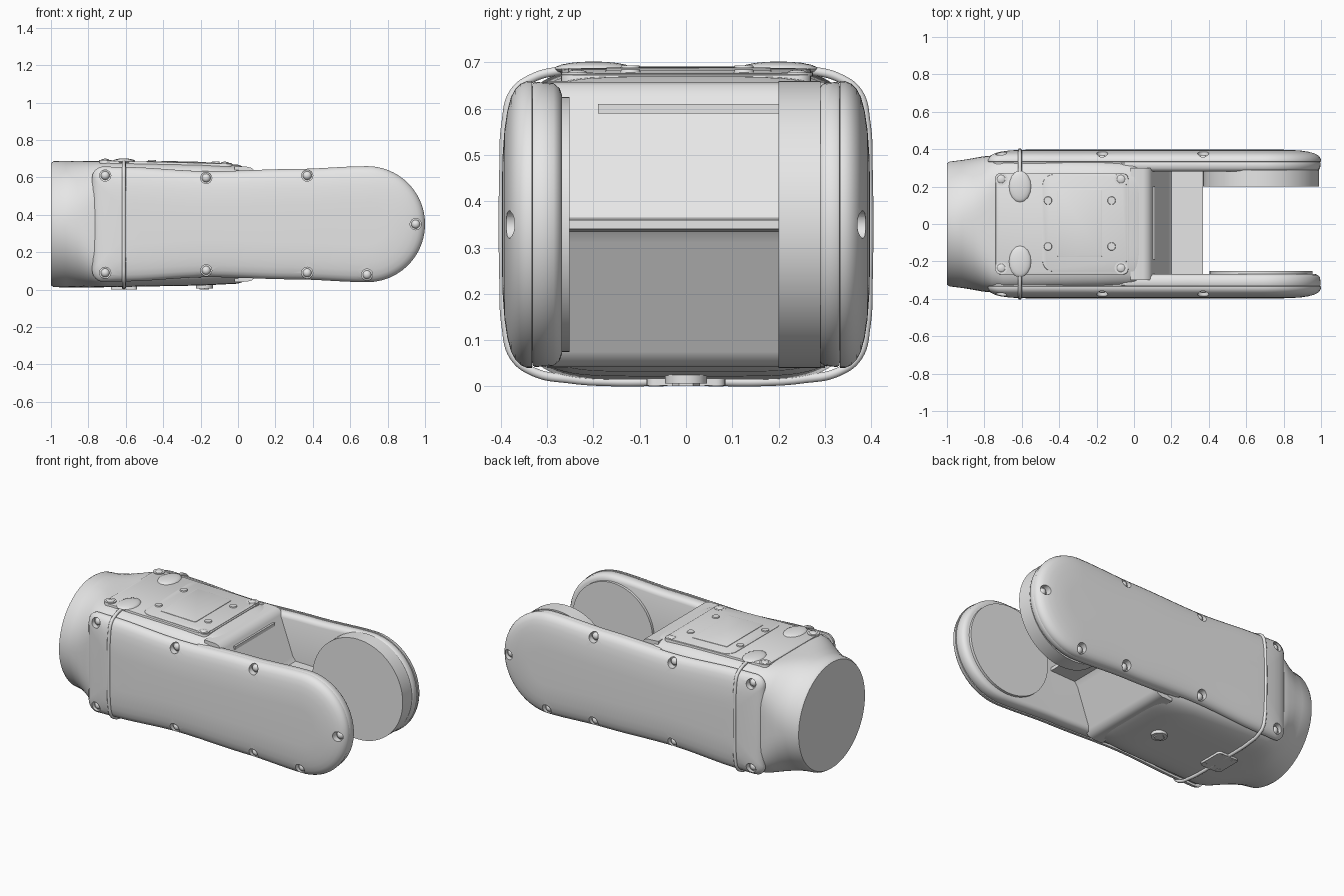
import bpy, bmesh
from math import sin, cos, pi, radians, copysign
from mathutils import Matrix, Vector

if "Cube" in bpy.data.objects:
    bpy.data.objects.remove(bpy.data.objects["Cube"])

grey = bpy.data.materials.new("light_grey")
grey.use_nodes = True
grey.diffuse_color = (0.8, 0.8, 0.8, 1)
grey.node_tree.nodes["Principled BSDF"].inputs["Base Color"].default_value = (0.8, 0.8, 0.8, 1)

MID = 0.35      # height of the long axis
JOINT = 0.69    # x of the fork joint


def finish(ob, angle=35):
    bpy.ops.object.select_all(action='DESELECT')
    ob.select_set(True)
    bpy.context.view_layer.objects.active = ob
    bpy.ops.object.shade_smooth_by_angle(angle=radians(angle))
    return ob


def make(name, bm, angle=35):
    bmesh.ops.recalc_face_normals(bm, faces=bm.faces)
    me = bpy.data.meshes.new(name)
    bm.to_mesh(me)
    bm.free()
    me.materials.append(grey)
    ob = bpy.data.objects.new(name, me)
    bpy.context.collection.objects.link(ob)
    return finish(ob, angle)


def loft(name, rings, angle=35):
    bm = bmesh.new()
    loops = [[bm.verts.new(p) for p in ring] for ring in rings]
    n = len(loops[0])
    for a, b in zip(loops, loops[1:]):
        for i in range(n):
            bm.faces.new((a[i], a[(i + 1) % n], b[(i + 1) % n], b[i]))
    bm.faces.new(loops[0])
    bm.faces.new(loops[-1])
    return make(name, bm, angle)


def add_cyl(bm, centre, radius, depth, axis='Y', sides=24, top=None):
    turn = Matrix.Rotation(pi / 2, 4, 'X') if axis == 'Y' else Matrix()
    bmesh.ops.create_cone(bm, cap_ends=True, segments=sides, radius1=radius,
                          radius2=radius if top is None else top, depth=depth,
                          matrix=Matrix.Translation(centre) @ turn)


def add_dome(bm, centre, size):
    bmesh.ops.create_uvsphere(bm, u_segments=16, v_segments=10, radius=1,
                              matrix=Matrix.Translation(centre) @ Matrix.Diagonal((*size, 1)))


def box(name, centre, size, bevel=0.005, corner=0, tilt=0):
    bm = bmesh.new()
    bmesh.ops.create_cube(bm, size=1, matrix=Matrix.Diagonal((*size, 1)))
    if corner:
        upright = [e for e in bm.edges if abs(e.verts[0].co.z - e.verts[1].co.z) > 1e-5]
        bmesh.ops.bevel(bm, geom=upright, offset=corner, segments=5, profile=0.5, affect='EDGES')
    if bevel:
        rim = [e for e in bm.edges if all(v.co.z > 0 for v in e.verts)]
        bmesh.ops.bevel(bm, geom=rim, offset=bevel, segments=2, profile=0.5, affect='EDGES')
    bm.transform(Matrix.Translation(centre) @ Matrix.Rotation(tilt, 4, 'Y'))
    return make(name, bm)


# Main body: round flange blending into a soft rectangular housing
def section(x, ry, rz, power, n=80):
    ring = []
    for i in range(n):
        a = 2 * pi * (i + 0.5) / n
        c, s = cos(a), sin(a)
        ring.append((x, ry * copysign(abs(c) ** (2 / power), c),
                     MID + rz * copysign(abs(s) ** (2 / power), s)))
    return ring


BODY = [(-1, 0.325, 0.327, 2), (-0.985, 0.334, 0.337, 2), (-0.92, 0.342, 0.338, 2.1),
        (-0.86, 0.352, 0.338, 2.5), (-0.81, 0.361, 0.338, 3.2), (-0.76, 0.366, 0.338, 4.5),
        (-0.7, 0.36, 0.337, 6), (-0.2, 0.352, 0.328, 6), (0, 0.345, 0.318, 6),
        (0.05, 0.335, 0.3, 6)]
loft("main_body", [section(*s) for s in BODY], 40)

# Wedge and thin web that close the housing between the fork arms
WEDGE = [(-0.02, 0.66), (0.05, 0.657), (0.075, 0.65), (0.095, 0.625), (0.18, 0.39), (0.2, 0.365),
         (0.37, 0.36)]
wedge = WEDGE + [(x, 2 * MID - z) for x, z in reversed(WEDGE)]
loft("fork_web", [[(x, y, z) for x, z in wedge] for y in (-0.3, 0.3)], 40)
box("wall_slit", (0.107, 0.005, 0.6), (0.012, 0.39, 0.02), 0)


# Outline shared by the fork arms and the outer covers
def half_height(x):
    keys = [(-0.8, 0.31), (-0.62, 0.306), (-0.15, 0.283), (0.3, 0.295), (JOINT, 0.31)]
    for (x0, h0), (x1, h1) in zip(keys, keys[1:]):
        if x <= x1:
            t = max(0, (x - x0) / (x1 - x0))
            return h0 + (h1 - h0) * t * t * (3 - 2 * t)
    return keys[-1][1]


def outline(inset, left):
    r = 0.31 - inset
    pts = [(JOINT + r * sin(pi * i / 48), r * cos(pi * i / 48)) for i in range(25)]
    start, c = left + inset, 0.06
    for i in range(1, 25):
        x = JOINT + (start + c - JOINT) * i / 24
        pts.insert(0, (x, half_height(x) - inset))
    for i in range(1, 7):
        a = pi / 2 * i / 6
        pts.insert(0, (start + c - c * sin(a), half_height(start + c) - inset - c + c * cos(a)))
    low = [(x, -z) for x, z in reversed(pts) if z > 1e-6]
    return [(x, MID + z) for x, z in pts + low]


def shell(name, side, levels, left):
    return loft(name, [[(x, side * y, z) for x, z in outline(d, left)] for y, d in levels], 40)


SCREWS = [(-0.71, 0.61), (-0.17, 0.597), (0.37, 0.61), (0.95, 0.35),
          (-0.71, 0.09), (-0.17, 0.103), (0.37, 0.09), (0.69, 0.08)]
COVER = [(0.31, 0.012), (0.332, 0.012), (0.333, 0), (0.343, 0), (0.357, 0.006), (0.369, 0.018),
         (0.378, 0.035), (0.386, 0.065), (0.392, 0.105), (0.396, 0.16), (0.397, 0.2)]

for side, tag in ((1, "back"), (-1, "front")):
    inner = 0.28 if side > 0 else 0.268
    shell(tag + "_fork_arm", side, [(inner, 0.03), (inner + 0.005, 0.016), (inner + 0.018, 0.005),
                                    (0.326, 0.002), (0.332, 0.006)], -0.1)
    cover = shell(tag + "_cover", side, COVER, -0.78)

    # Screw pockets cut in the cover, opening towards its edge
    bm = bmesh.new()
    for x, z in SCREWS:
        add_cyl(bm, (x, side * 0.4, z), 0.03, 0.1)
    cutter = make(tag + "_pocket_cutter", bm)
    cutter.hide_render = True
    cut = cover.modifiers.new("pockets", 'BOOLEAN')
    cut.operation, cut.solver, cut.object = 'DIFFERENCE', 'EXACT', cutter
    bpy.context.view_layer.objects.active = cover
    bpy.ops.object.modifier_apply(modifier=cut.name)
    bpy.data.objects.remove(cutter)
    finish(cover, 40)

    bm = bmesh.new()
    for x, z in SCREWS:
        add_dome(bm, (x, side * 0.35, z), (0.023, 0.02, 0.023))
    make(tag + "_cover_screws", bm)

    # Cable running round the side from the top plate to the bottom clamp
    half = [(0.26, 0.685), (0.33, 0.667), (0.372, 0.635), (0.389, 0.57), (0.394, 0.46)]
    path = half + [(0.394, 0.24), (0.389, 0.13), (0.372, 0.065), (0.33, 0.032), (0.25, 0.016),
                   (0.16, 0.01), (0.04, 0.011)]
    cu = bpy.data.curves.new(tag + "_cable", 'CURVE')
    cu.dimensions, cu.bevel_depth, cu.bevel_resolution = '3D', 0.01, 3
    cu.use_fill_caps = True
    sp = cu.splines.new('BEZIER')
    sp.bezier_points.add(len(path) - 1)
    for p, (y, z) in zip(sp.bezier_points, path):
        p.co = (-0.61, side * y, z)
        p.handle_left_type = p.handle_right_type = 'AUTO'
    cu.materials.append(grey)
    bpy.context.collection.objects.link(bpy.data.objects.new(tag + "_cable", cu))

# Joint discs on the inside of the arms
bm = bmesh.new()
add_cyl(bm, (0.68, 0.245, MID), 0.31, 0.09, sides=72)
make("back_joint_disc", bm)
bm = bmesh.new()
add_cyl(bm, (0.68, -0.262, MID), 0.275, 0.02, sides=72)
make("front_joint_disc", bm)

# Top plate, access panel and window, following the sloping top
SLOPE = 0.025


def top_z(x):
    return 0.691 - SLOPE * (x + 0.74)


def top_box(name, x0, x1, y0, y1, height, thick, corner):
    x = (x0 + x1) / 2
    box(name, (x, (y0 + y1) / 2, top_z(x) + height - thick / 2), (x1 - x0, y1 - y0, thick),
        0.003, corner, SLOPE)


top_box("top_plate", -0.74, -0.03, -0.27, 0.27, 0, 0.03, 0.03)
top_box("access_panel", -0.49, -0.04, -0.255, 0.265, 0.003, 0.008, 0.06)
top_box("panel_window", -0.41, -0.17, -0.175, 0.185, 0.006, 0.008, 0.008)

bm = bmesh.new()
for y in (-0.12, 0.125):
    for x in (-0.46, -0.12):
        add_cyl(bm, (x, y, top_z(x) + 0.003), 0.024, 0.012, 'Z', top=0.02)
for y in (-0.235, 0.24):
    for x in (-0.71, -0.07):
        add_cyl(bm, (x, y, top_z(x)), 0.034, 0.008, 'Z')
        add_dome(bm, (x, y, top_z(x)), (0.024, 0.024, 0.01))
make("top_screws", bm)

# Raised cable exits in the top plate
bm = bmesh.new()
for side in (1, -1):
    add_dome(bm, (-0.61, side * 0.2, 0.686), (0.06, 0.085, 0.016))
make("cable_exits", bm)

# Bottom cable clamp and drain plug
box("cable_clamp", (-0.61, 0, 0.009), (0.14, 0.17, 0.014), 0, 0.02)
bm = bmesh.new()
for x in (-0.66, -0.56):
    for y in (-0.065, 0.065):
        add_cyl(bm, (x, y, 0.006), 0.016, 0.012, 'Z', 16)
make("clamp_screws", bm)
bm = bmesh.new()
add_cyl(bm, (-0.18, 0, 0.017), 0.045, 0.02, 'Z')
add_cyl(bm, (-0.18, 0, 0.012), 0.03, 0.022, 'Z', 6)
make("drain_plug", bm)
